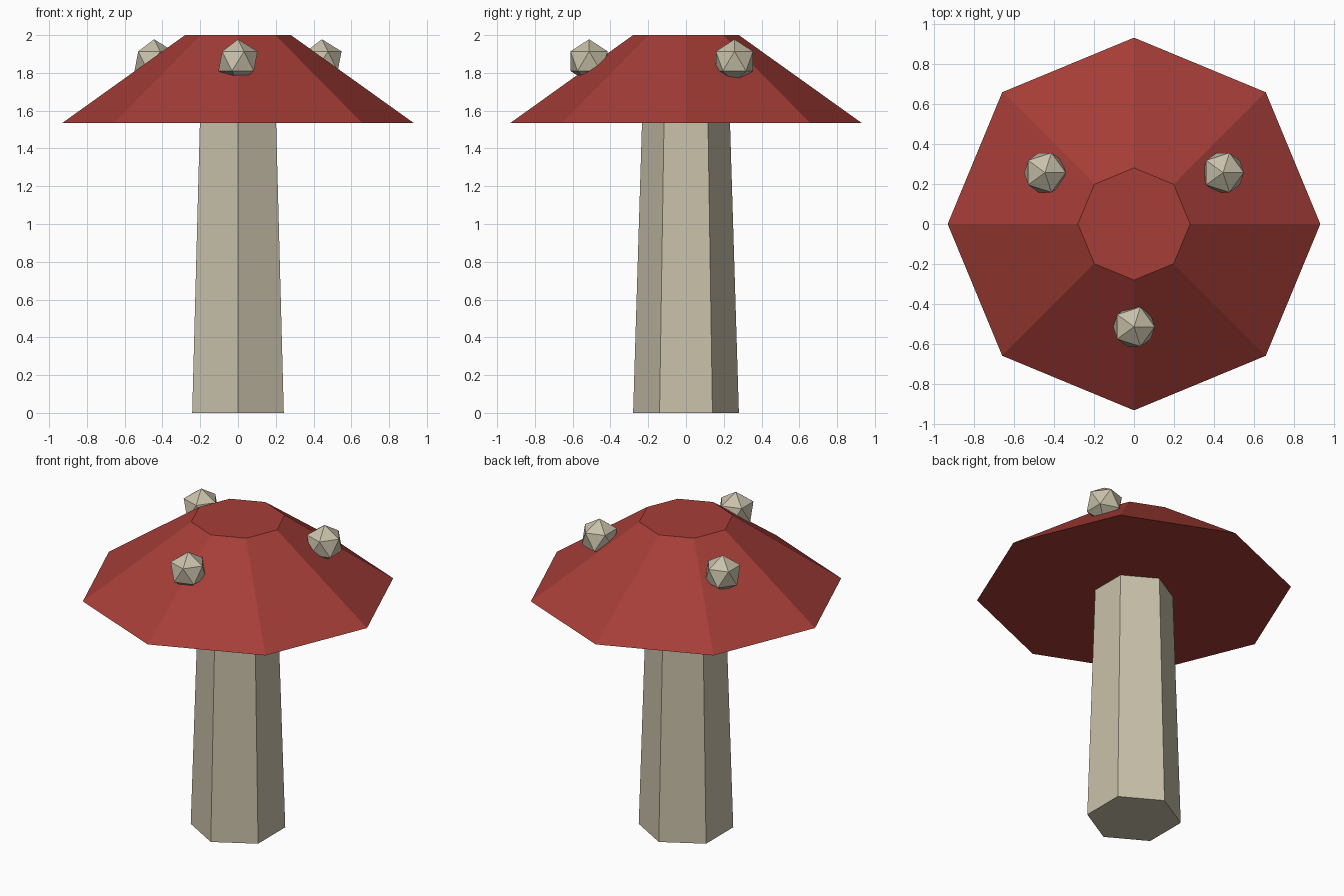
import bpy
import math

if "Cube" in bpy.data.objects:
    bpy.data.objects.remove(bpy.data.objects["Cube"])


def material(name, color):
    m = bpy.data.materials.new(name)
    m.diffuse_color = (*color, 1.0)
    m.use_nodes = True
    m.node_tree.nodes["Principled BSDF"].inputs["Base Color"].default_value = m.diffuse_color
    return m


RED = material("cap red", (0.38, 0.047, 0.038))
CREAM = material("stem cream", (0.58, 0.53, 0.40))


def finish(name, mat):
    ob = bpy.context.object
    ob.name = name
    ob.data.materials.append(mat)
    return ob


def frustum(name, sides, r_low, r_high, z_low, z_high, mat):
    bpy.ops.mesh.primitive_cone_add(
        vertices=sides, radius1=r_low, radius2=r_high, depth=z_high - z_low,
        location=(0, 0, (z_low + z_high) / 2))
    return finish(name, mat)


# Tapered six-sided stem and flat-topped eight-sided cap
frustum("stem", 6, 0.28, 0.233, 0.0, 1.535, CREAM)
frustum("cap", 8, 0.93, 0.28, 1.535, 2.0, RED)

# Three faceted spots half sunk into the cap
for i in range(3):
    a = math.radians(30 + 120 * i)
    bpy.ops.mesh.primitive_ico_sphere_add(
        subdivisions=1, radius=0.116,
        location=(0.513 * math.cos(a), 0.513 * math.sin(a), 1.862))
    finish(f"cap_spot_{i + 1}", CREAM)
